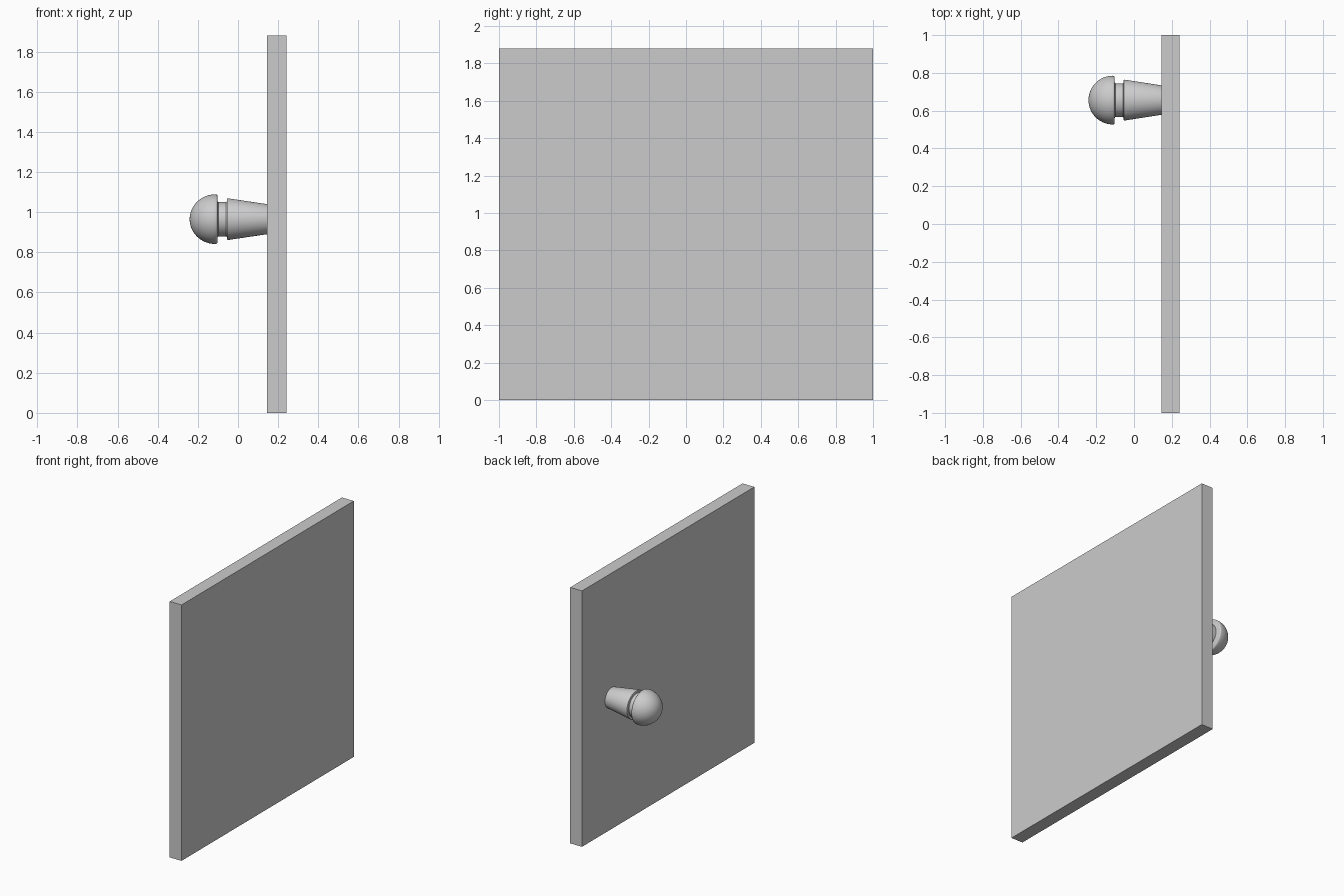
import bpy, bmesh, math
from mathutils import Matrix

if "Cube" in bpy.data.objects:
    bpy.data.objects.remove(bpy.data.objects["Cube"])

PANEL_X0, PANEL_X1, HEIGHT = 0.145, 0.241, 1.88
KNOB_Y, KNOB_Z = 0.656, 0.965


def make_object(name, bm):
    bmesh.ops.recalc_face_normals(bm, faces=bm.faces)
    mesh = bpy.data.meshes.new(name)
    bm.to_mesh(mesh)
    bm.free()
    obj = bpy.data.objects.new(name, mesh)
    bpy.context.collection.objects.link(obj)
    return obj


# Flat door panel
bm = bmesh.new()
size = Matrix.Diagonal((PANEL_X1 - PANEL_X0, 2.0, HEIGHT, 1.0))
place = Matrix.Translation(((PANEL_X0 + PANEL_X1) / 2, 0, HEIGHT / 2))
bmesh.ops.create_cube(bm, size=1.0, matrix=place @ size)
make_object("door_panel", bm)

# Knob profile (x, radius): domed head, neck groove, tapered stem
R, CX = 0.129, -0.112
profile = [(CX - R * math.cos(a), R * math.sin(a))
           for a in (math.radians(d) for d in range(0, 91, 6))]
profile += [(-0.107, 0.128), (-0.103, 0.124), (-0.102, 0.119),
            (-0.102, 0.094), (-0.098, 0.089),
            (-0.059, 0.089), (-0.056, 0.092), (-0.056, 0.102),
            (-0.054, 0.106), (-0.049, 0.108),
            (PANEL_X0, 0.078), (PANEL_X0, 0.0)]

# Turn the profile around the x axis
bm = bmesh.new()
verts = [bm.verts.new((x, 0, r)) for x, r in profile]
edges = [bm.edges.new(pair) for pair in zip(verts, verts[1:])]
bmesh.ops.spin(bm, geom=verts + edges, cent=(0, 0, 0), axis=(1, 0, 0),
               angle=math.tau, steps=48, use_merge=True)
bmesh.ops.remove_doubles(bm, verts=bm.verts, dist=1e-5)
knob = make_object("door_knob", bm)
knob.location = (0, KNOB_Y, KNOB_Z)
knob.scale = (1, 1, 0.96)

bpy.context.view_layer.objects.active = knob
knob.select_set(True)
bpy.ops.object.shade_smooth_by_angle(angle=math.radians(40))
